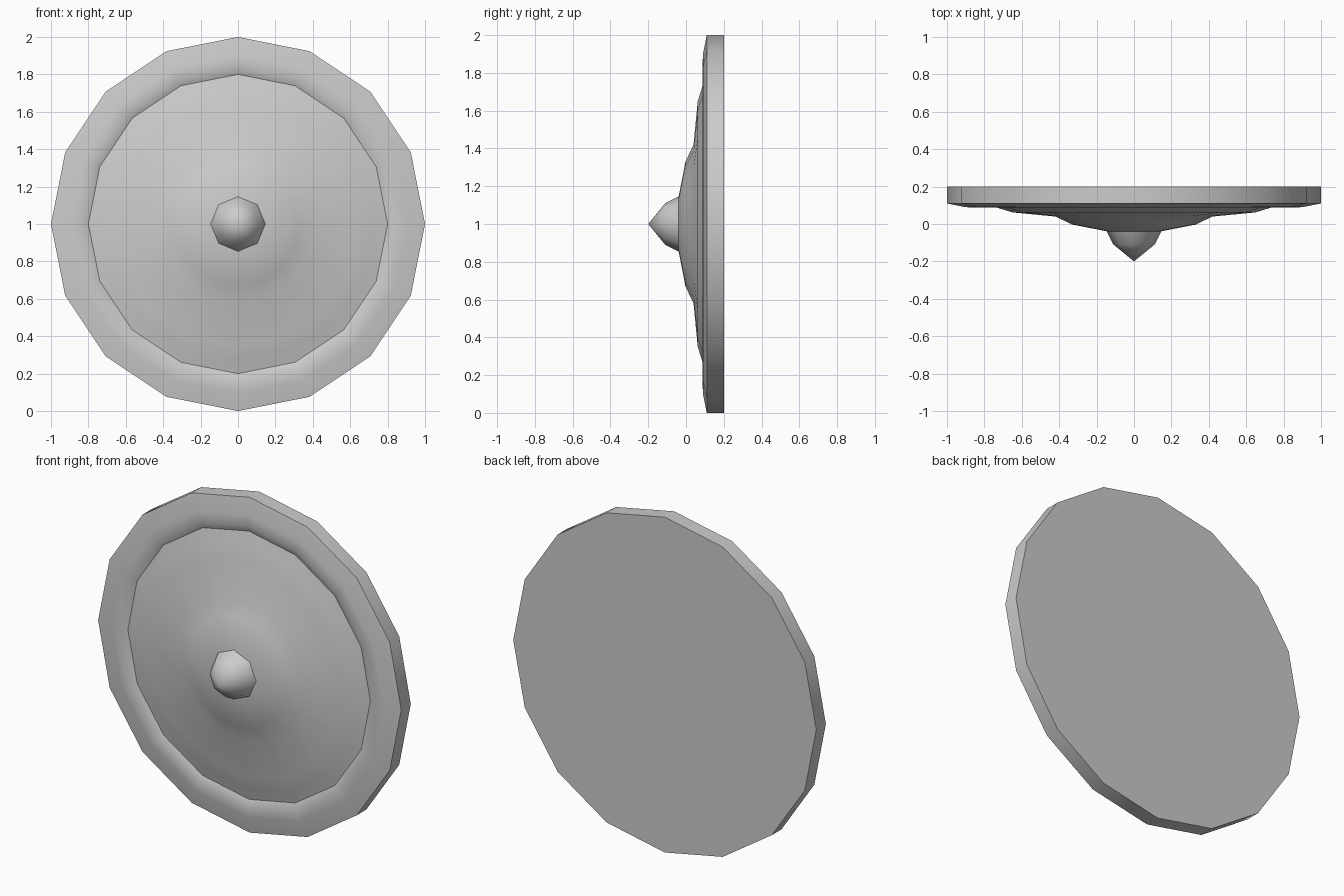
import bpy, bmesh
from math import sin, cos, tau, radians

cube = bpy.data.objects.get("Cube")
if cube:
    bpy.data.objects.remove(cube)

grey = bpy.data.materials.new("plain grey")
grey.use_nodes = True
grey.diffuse_color = (0.6, 0.6, 0.6, 1)
grey.node_tree.nodes["Principled BSDF"].inputs["Base Color"].default_value = (0.6, 0.6, 0.6, 1)


def lathe(name, profile, sides, angle):
    """Spin (radius, y) points about the front-back axis through z = 1."""
    bm = bmesh.new()
    rings = []
    for r, y in profile:
        count = sides if r else 1
        rings.append([bm.verts.new((r * sin(tau * i / sides), y, 1 + r * cos(tau * i / sides)))
                      for i in range(count)])
    for a, b in zip(rings, rings[1:]):
        for i in range(sides):
            j = (i + 1) % sides
            corners = [a[i % len(a)], a[j % len(a)], b[j % len(b)], b[i % len(b)]]
            bm.faces.new(list(dict.fromkeys(corners)))
    if len(rings[-1]) > 1:
        bm.faces.new(rings[-1])
    bmesh.ops.recalc_face_normals(bm, faces=bm.faces)
    mesh = bpy.data.meshes.new(name)
    bm.to_mesh(mesh)
    bm.free()
    mesh.materials.append(grey)
    obj = bpy.data.objects.new(name, mesh)
    bpy.context.collection.objects.link(obj)
    bpy.ops.object.select_all(action='DESELECT')
    obj.select_set(True)
    bpy.context.view_layer.objects.active = obj
    bpy.ops.object.shade_smooth_by_angle(angle=radians(angle))
    return obj


# Rounded rim with straight outer wall and flat back
lathe("shield_rim", [(0.8, 0.105), (0.84, 0.087), (0.9, 0.09), (1, 0.11), (1, 0.2)], 16, 40)

# Domed front face
lathe("shield_dome", [(0, -0.04), (0.14, -0.04), (0.33, -0.003), (0.42, 0.04),
                      (0.65, 0.062), (0.73, 0.087), (0.8, 0.105)], 16, 40)

# Pointed centre boss
lathe("centre_boss", [(0, -0.2), (0.11, -0.11), (0.147, -0.038)], 8, 60)
